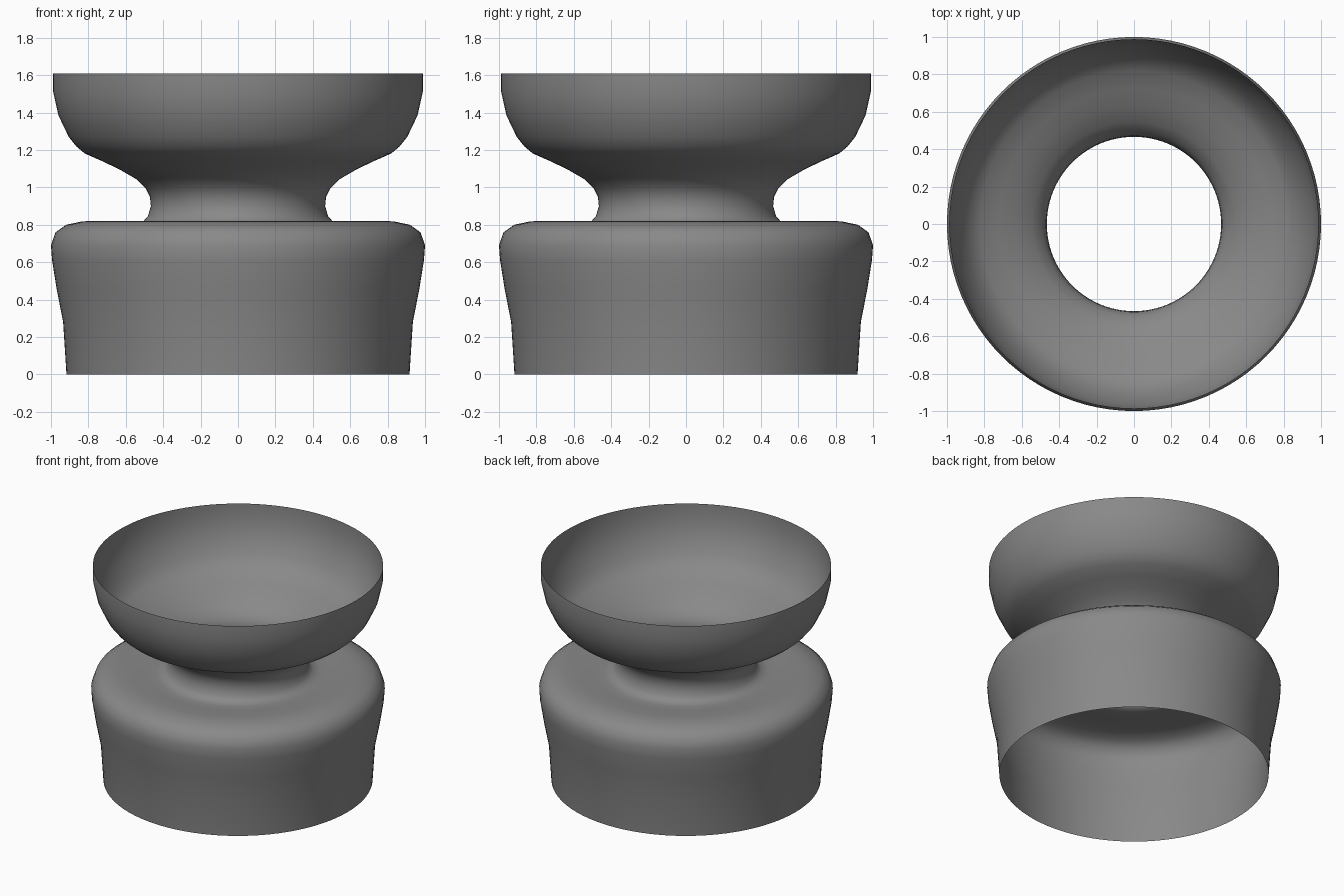
import bpy, bmesh, math

if "Cube" in bpy.data.objects:
    bpy.data.objects.remove(bpy.data.objects["Cube"])

# Outer wall from the base rim up to the cup rim, as (radius, height)
PROFILE = [
    (0.917, 0.0), (0.935, 0.28), (0.97, 0.46), (0.994, 0.61), (1.0, 0.69),
    (0.976, 0.76), (0.92, 0.80), (0.83, 0.819), (0.76, 0.82), (0.64, 0.812),
    (0.56, 0.806), (0.51, 0.815), (0.482, 0.845), (0.466, 0.90), (0.471, 0.95),
    (0.493, 0.995), (0.545, 1.045), (0.635, 1.097), (0.725, 1.14), (0.82, 1.182),
    (0.865, 1.22), (0.905, 1.27), (0.96, 1.385), (0.988, 1.51), (0.988, 1.61),
]


def lathe(name, profile, material, steps=96):
    bm = bmesh.new()
    verts = [bm.verts.new((r, 0, z)) for r, z in profile]
    edges = [bm.edges.new(pair) for pair in zip(verts, verts[1:])]
    bmesh.ops.spin(bm, geom=verts + edges, cent=(0, 0, 0), axis=(0, 0, 1),
                   angle=math.tau, steps=steps, use_merge=False)
    bmesh.ops.remove_doubles(bm, verts=bm.verts, dist=1e-4)
    # Face the thin wall outwards
    bm.normal_update()
    flipped = [f for f in bm.faces if abs(f.normal.z) < 0.2
               and f.normal.dot(f.calc_center_median()) < 0]
    if len(flipped) > steps * 3:
        bmesh.ops.reverse_faces(bm, faces=bm.faces)
    mesh = bpy.data.meshes.new(name)
    bm.to_mesh(mesh)
    bm.free()
    mesh.materials.append(material)
    mesh.shade_smooth()
    obj = bpy.data.objects.new(name, mesh)
    bpy.context.collection.objects.link(obj)
    return obj


dark_grey = bpy.data.materials.new("dark_grey")
dark_grey.diffuse_color = (0.25, 0.25, 0.25, 1)
dark_grey.use_nodes = True
dark_grey.node_tree.nodes["Principled BSDF"].inputs["Base Color"].default_value = dark_grey.diffuse_color

# Open, thin-walled body: base, shoulder, neck and cup in one surface
lathe("hollow_waisted_body", PROFILE, dark_grey)
